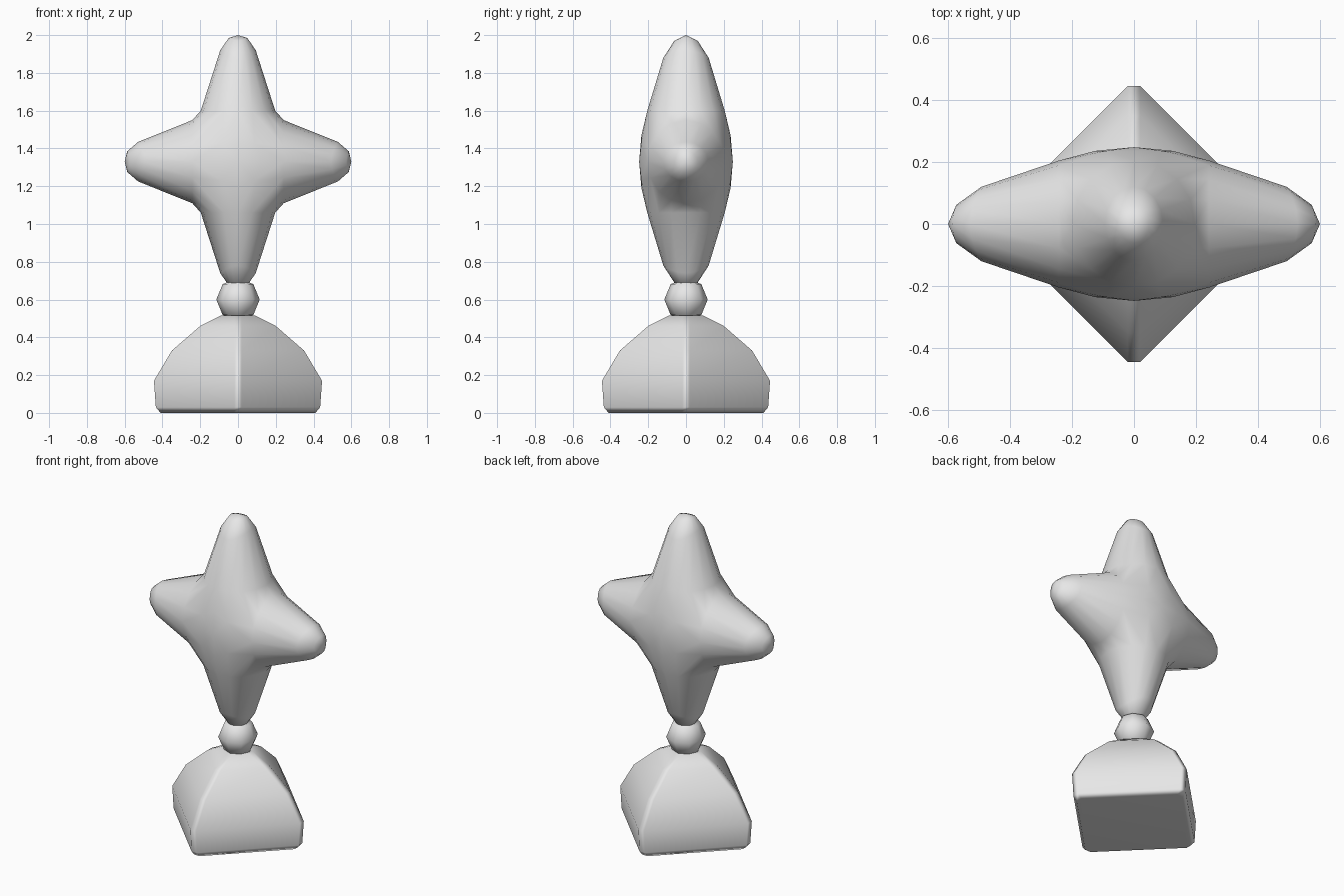
import bpy, bmesh
from math import sin, cos, pi, radians
from mathutils import Matrix, Vector

cube = bpy.data.objects.get("Cube")
if cube:
    bpy.data.objects.remove(cube, do_unlink=True)

GREY = (0.8, 0.8, 0.8, 1.0)
grey = bpy.data.materials.new("light_grey")
grey.use_nodes = True
grey.diffuse_color = GREY
grey.node_tree.nodes["Principled BSDF"].inputs["Base Color"].default_value = GREY


def finish(bm, name, angle):
    """Turn a bmesh into a smooth shaded object."""
    bmesh.ops.recalc_face_normals(bm, faces=bm.faces)
    mesh = bpy.data.meshes.new(name)
    bm.to_mesh(mesh)
    bm.free()
    mesh.materials.append(grey)
    obj = bpy.data.objects.new(name, mesh)
    bpy.context.collection.objects.link(obj)
    bpy.ops.object.select_all(action='DESELECT')
    obj.select_set(True)
    bpy.context.view_layer.objects.active = obj
    bpy.ops.object.shade_smooth_by_angle(angle=radians(angle))
    return obj


def bridge(bm, a, b):
    """Join two rings of equal length with quads."""
    n = len(a)
    for i in range(n):
        bm.faces.new((a[i], a[(i + 1) % n], b[(i + 1) % n], b[i]))


# Base: chamfered square turned on its corner, lofted up a rounded profile
def base_ring(bm, r, z, c=0.02):
    pts = []
    for k in range(4):
        turn = Matrix.Rotation(k * pi / 2, 3, 'Z')
        pts += [turn @ Vector((r, -c, z)), turn @ Vector((r, c, z))]
    return [bm.verts.new(p) for p in pts]


bm = bmesh.new()
profile = [(0.41, 0), (0.435, 0.03), (0.445, 0.17), (0.35, 0.33), (0.2, 0.46), (0.09, 0.515)]
rings = [base_ring(bm, r, z) for r, z in profile]
for a, b in zip(rings, rings[1:]):
    bridge(bm, a, b)
bm.faces.new(rings[0])
bm.faces.new(rings[-1])
base = finish(bm, "base", 60)
base.modifiers.new("even_shading", 'WEIGHTED_NORMAL').keep_sharp = True

# Ball between base and star
bm = bmesh.new()
bmesh.ops.create_uvsphere(bm, u_segments=8, v_segments=4, radius=0.115,
                          matrix=Matrix.Translation((0, 0, 0.6)))
finish(bm, "neck_ball", 80)

# Star: four tapered arms growing from a lens shaped hull
SIDES = 16
TIP = 0.67
# half width, half depth, distance out, droop toward front and back
ARM = [(0.22, 0.205, 0.27, 0), (0.105, 0.12, 0.59, 0.04), (0.055, 0.062, 0.655, 0.015)]


def arm_ring(bm, turn, w, d, h, droop):
    ring = []
    for i in range(SIDES):
        t = 2 * pi * i / SIDES
        p = Vector((w * cos(t), d * sin(t), h - droop * sin(t) ** 2))
        ring.append(bm.verts.new(turn @ p))
    return ring


bm = bmesh.new()
turns = [Matrix.Rotation(k * pi / 2, 3, 'Y') for k in range(4)]
roots = [arm_ring(bm, turn, *ARM[0]) for turn in turns]
for side in (-1, 1):
    bm.verts.new((0, 0.248 * side, 0))
    for k in range(8):
        bm.verts.new((0.14 * cos(k * pi / 4), 0.236 * side, 0.14 * sin(k * pi / 4)))
bmesh.ops.convex_hull(bm, input=bm.verts[:], use_existing_faces=False)
root_sets = [set(r) for r in roots]
inner = [f for f in bm.faces if any(set(f.verts) <= s for s in root_sets)]
bmesh.ops.delete(bm, geom=inner, context='FACES_ONLY')

for turn, root in zip(turns, roots):
    last = root
    for step in ARM[1:]:
        ring = arm_ring(bm, turn, *step)
        bridge(bm, last, ring)
        last = ring
    tip = bm.verts.new(turn @ Vector((0, 0, TIP)))
    for i in range(SIDES):
        bm.faces.new((last[i], last[(i + 1) % SIDES], tip))

loose = [v for v in bm.verts if not v.link_faces]
bmesh.ops.delete(bm, geom=loose, context='VERTS')
stray = [e for e in bm.edges if not e.link_faces]
bmesh.ops.delete(bm, geom=stray, context='EDGES')
bmesh.ops.scale(bm, vec=(0.6 / TIP, 1, 1), verts=bm.verts)
bmesh.ops.translate(bm, vec=(0, 0, 2 - TIP), verts=bm.verts)
finish(bm, "star", 80)
